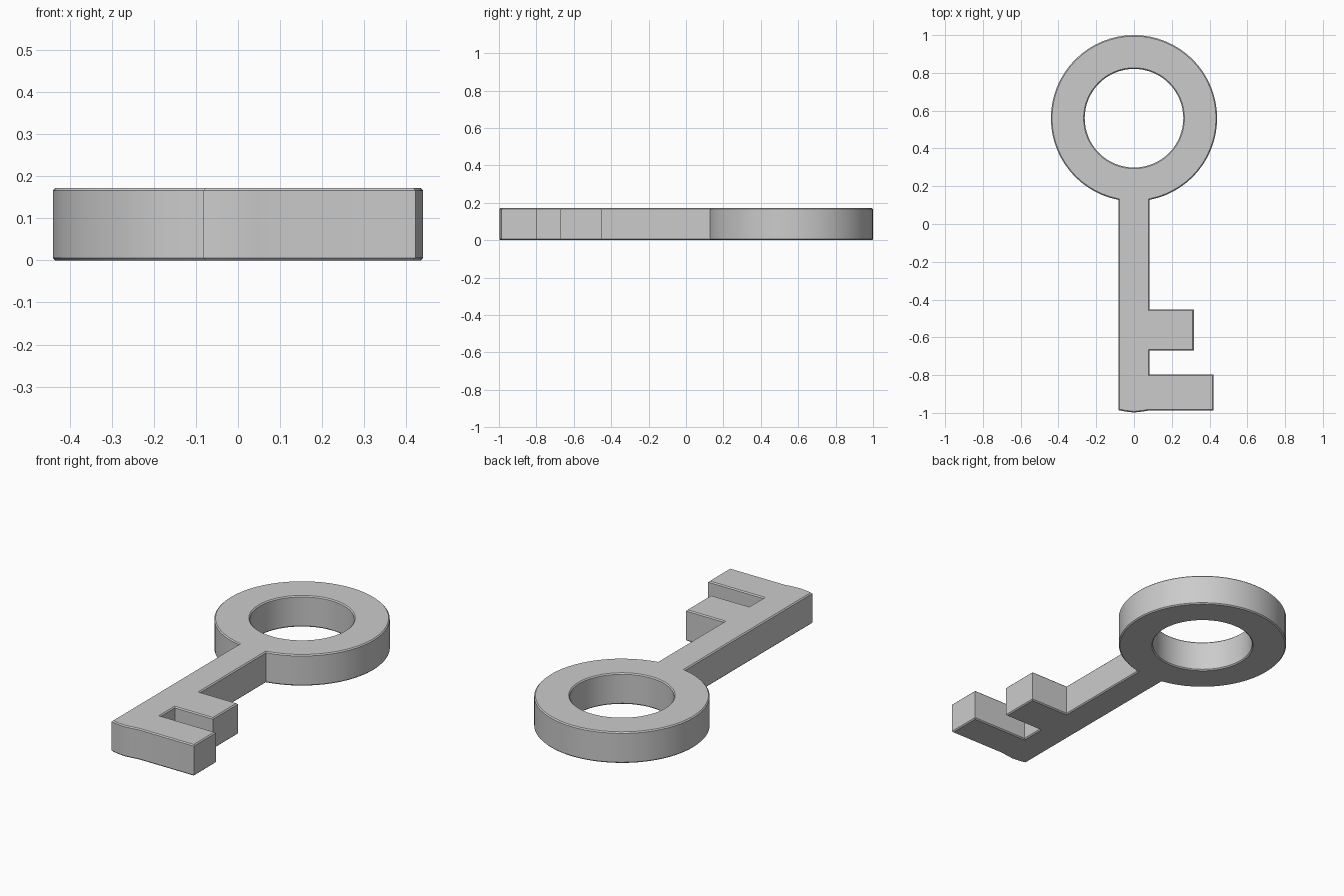
import bpy
from math import sin, cos, asin, pi

if "Cube" in bpy.data.objects:
    bpy.data.objects.remove(bpy.data.objects["Cube"])

HEIGHT, BEVEL = 0.172, 0.006
CY, R_OUT, R_IN, HALF = 0.56, 0.44, 0.261, 0.083


def arc(r, start, end, n):
    return [(r * cos(start + (end - start) * i / n),
             CY + r * sin(start + (end - start) * i / n)) for i in range(n + 1)]


def add_loop(curve, points):
    spline = curve.splines.new('POLY')
    spline.points.add(len(points) - 1)
    for p, (x, y) in zip(spline.points, points):
        p.co = (x, y, 0, 1)
    spline.use_cyclic_u = True


# Outer outline: round bow, then shaft with slightly bowed tip and two teeth
a = asin(HALF / R_OUT)
outline = arc(R_OUT, -pi / 2 + a, 1.5 * pi - a, 60)
outline += [(-HALF, -0.985), (-0.045, -0.993), (0, -0.998), (0.045, -0.993), (HALF, -0.987),
            (0.422, -0.987), (0.422, -0.797), (HALF, -0.797),
            (HALF, -0.67), (0.317, -0.67), (0.317, -0.453), (HALF, -0.453)]

curve = bpy.data.curves.new("key", 'CURVE')
curve.dimensions = '2D'
curve.fill_mode = 'BOTH'
add_loop(curve, outline)
# Hole through the bow
add_loop(curve, arc(R_IN, 0, 2 * pi, 64)[:-1])

# Thickness with small chamfers
curve.extrude = HEIGHT / 2 - BEVEL
curve.bevel_depth = BEVEL
curve.bevel_resolution = 0
curve.offset = -BEVEL

key = bpy.data.objects.new("key", curve)
bpy.context.collection.objects.link(key)
key.location.z = HEIGHT / 2
bpy.context.view_layer.objects.active = key
key.select_set(True)
bpy.ops.object.convert(target='MESH')

# Weld the caps to the sides and smooth the round walls
mod = key.modifiers.new("weld", 'WELD')
mod.merge_threshold = 0.0005
bpy.ops.object.modifier_apply(modifier=mod.name)
bpy.ops.object.shade_smooth_by_angle(angle=0.5)
